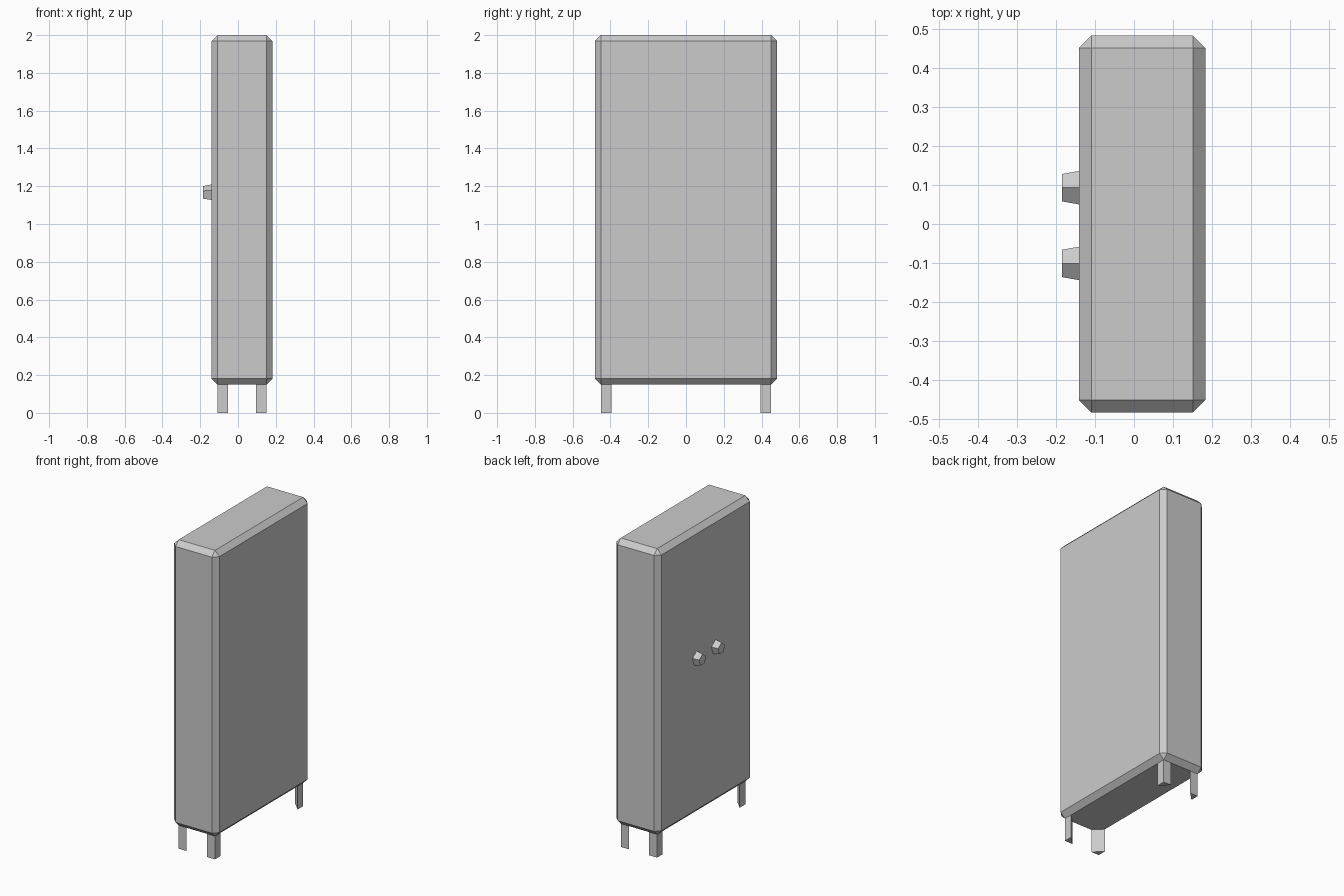
import bpy, bmesh
from math import sin, cos, tau
from mathutils import Vector

if "Cube" in bpy.data.objects:
    bpy.data.objects.remove(bpy.data.objects["Cube"])

X0, X1 = -0.141, 0.183      # cabinet depth (doors face -x)
HALF_Y = 0.483
Z0, Z1 = 0.15, 2.0
BEVEL = 0.032


def make_object(name, bm):
    bmesh.ops.recalc_face_normals(bm, faces=bm.faces)
    mesh = bpy.data.meshes.new(name)
    bm.to_mesh(mesh)
    bm.free()
    obj = bpy.data.objects.new(name, mesh)
    bpy.context.collection.objects.link(obj)
    return obj


def loft(name, ring_a, ring_b):
    """Closed solid between two matching rings of points."""
    bm = bmesh.new()
    a = [bm.verts.new(p) for p in ring_a]
    b = [bm.verts.new(p) for p in ring_b]
    bm.faces.new(a)
    bm.faces.new(b)
    n = len(a)
    for i in range(n):
        j = (i + 1) % n
        bm.faces.new((a[i], a[j], b[j], b[i]))
    return make_object(name, bm)


# Cabinet body: box with chamfered edges
bm = bmesh.new()
bmesh.ops.create_cube(bm, size=1)
bmesh.ops.scale(bm, verts=bm.verts, vec=(X1 - X0, 2 * HALF_Y, Z1 - Z0))
bmesh.ops.translate(bm, verts=bm.verts,
                    vec=Vector(((X0 + X1) / 2, 0, (Z0 + Z1) / 2)))
bmesh.ops.bevel(bm, geom=bm.edges[:], offset=BEVEL, offset_type='OFFSET',
                segments=1, affect='EDGES')
make_object("cabinet_body", bm)

# Triangular legs, right angle at each outer corner
LEG = 0.057
for x_name, x, dx in (("door_side", X0 + BEVEL, LEG), ("rear", X1 - BEVEL, -LEG)):
    for y_name, s in (("left", 1), ("right", -1)):
        y = s * (HALF_Y - BEVEL)
        corners = [(x, y), (x + dx, y), (x, y - s * LEG)]
        loft(f"leg_{x_name}_{y_name}",
             [(*c, 0) for c in corners], [(*c, Z0) for c in corners])


# Tapered five-sided door knobs
def pentagon(x, y, z, r):
    return [(x, y + r * sin(tau * i / 5), z + r * cos(tau * i / 5)) for i in range(5)]


for side, y in (("left", 0.093), ("right", -0.101)):
    loft(f"knob_{side}", pentagon(X0, y, 1.164, 0.045),
         pentagon(-0.184, y, 1.164, 0.037))
